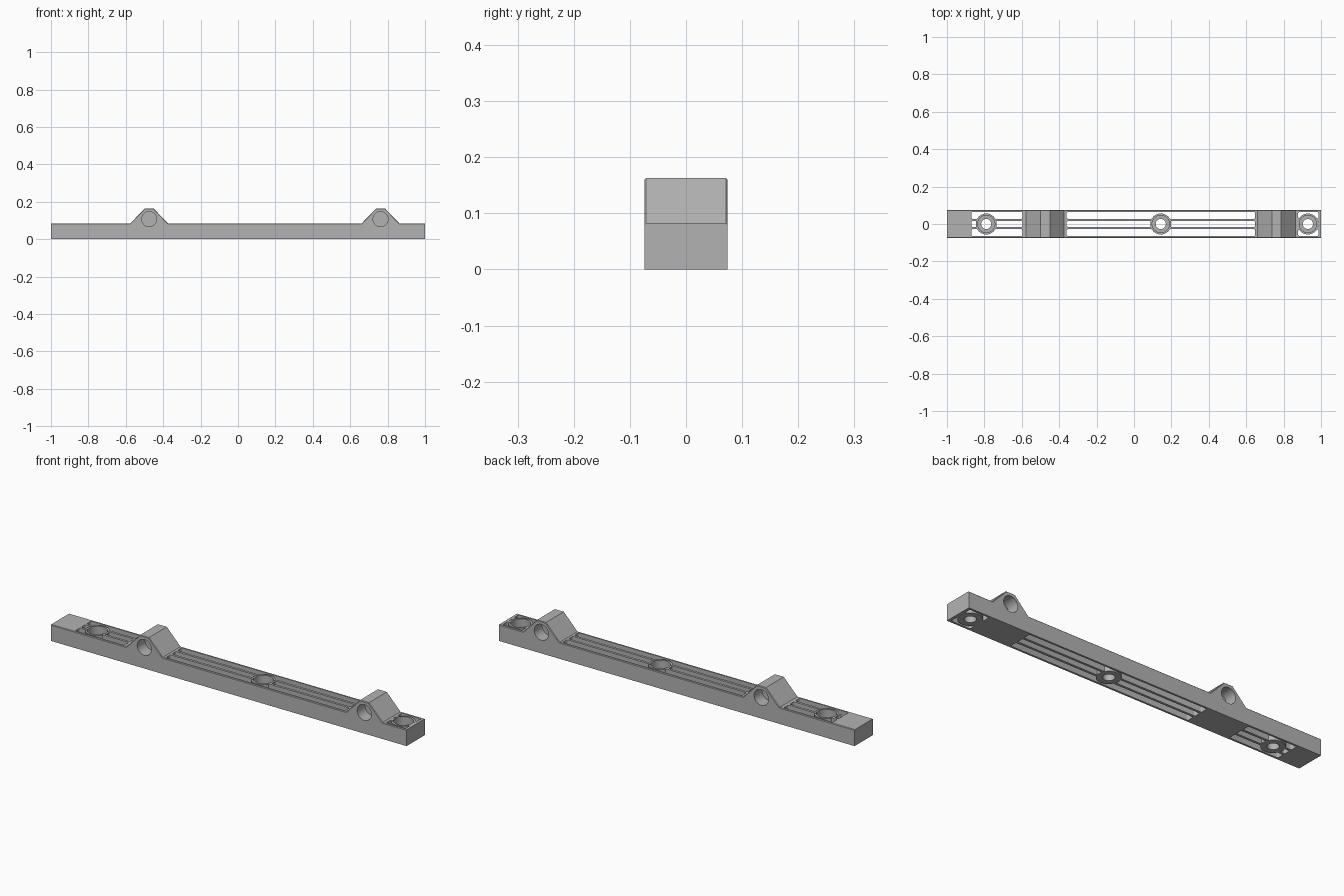
import bpy, bmesh
from mathutils import Matrix

old = bpy.data.objects.get("Cube")
if old:
    bpy.data.objects.remove(old, do_unlink=True)

HALF_W, DECK, TOP = 0.074, 0.083, 0.163
HUMPS = (-0.475, 0.762)
SCREWS = (-0.79, 0.143, 0.93)
SLOT_SPANS = ((-0.87, -0.595), (-0.36, 0.648), (0.878, 0.986))
SLOT_ROWS = ((-0.064, -0.028), (-0.016, 0.016), (0.028, 0.064))

grey = bpy.data.materials.new("plain grey")
grey.use_nodes = True
colour = (0.45, 0.45, 0.45, 1)
grey.diffuse_color = colour
grey.node_tree.nodes["Principled BSDF"].inputs["Base Color"].default_value = colour


def finish(bm, name):
    bmesh.ops.recalc_face_normals(bm, faces=bm.faces)
    mesh = bpy.data.meshes.new(name)
    bm.to_mesh(mesh)
    bm.free()
    mesh.materials.append(grey)
    obj = bpy.data.objects.new(name, mesh)
    bpy.context.collection.objects.link(obj)
    return obj


def cylinder(name, centre, radius, depth, axis="Z"):
    bm = bmesh.new()
    turn = Matrix.Rotation(1.5707963, 4, "X") if axis == "Y" else Matrix()
    bmesh.ops.create_cone(bm, cap_ends=True, segments=48, radius1=radius, radius2=radius,
                          depth=depth, matrix=Matrix.Translation(centre) @ turn)
    return finish(bm, name)


def slot(x0, x1, y0, y1):
    bm = bmesh.new()
    place = Matrix.Translation(((x0 + x1) / 2, (y0 + y1) / 2, 0.05))
    bmesh.ops.create_cube(bm, size=1, matrix=place @ Matrix.Diagonal((x1 - x0, y1 - y0, 0.2, 1)))
    upright = [e for e in bm.edges if abs(e.verts[0].co.z - e.verts[1].co.z) > 0.1]
    bmesh.ops.bevel(bm, geom=upright, offset=0.007, segments=4, profile=0.5, affect="EDGES")
    return finish(bm, "slot_cutter")


def combine(target, tool, operation):
    mod = target.modifiers.new(tool.name, "BOOLEAN")
    mod.operation, mod.solver, mod.object = operation, "EXACT", tool
    bpy.context.view_layer.objects.active = target
    bpy.ops.object.modifier_apply(modifier=mod.name)
    bpy.data.objects.remove(tool, do_unlink=True)


# Rail with two raised humps, extruded from its side profile
outline = [(-1, 0), (-1, DECK)]
for x in HUMPS:
    outline += [(x - 0.102, DECK), (x - 0.025, TOP), (x + 0.025, TOP), (x + 0.102, DECK)]
outline += [(1, DECK), (1, 0)]
bm = bmesh.new()
side = bm.faces.new([bm.verts.new((x, -HALF_W, z)) for x, z in outline])
new = bmesh.ops.extrude_face_region(bm, geom=[side])["geom"]
for v in new:
    if isinstance(v, bmesh.types.BMVert):
        v.co.y = HALF_W
bmesh.ops.recalc_face_normals(bm, faces=bm.faces)
rims = [e for e in bm.edges if e.verts[0].co.y == e.verts[1].co.y
        and min(v.co.z for v in e.verts) > 0.05]
bmesh.ops.bevel(bm, geom=rims, offset=0.003, segments=1, affect="EDGES")
rail = finish(bm, "mounting_rail")

# Lightening slots, three rows per section
for x0, x1 in SLOT_SPANS:
    for y0, y1 in SLOT_ROWS:
        combine(rail, slot(x0, x1, y0, y1), "DIFFERENCE")

# Screw bosses with counterbored holes
for x in SCREWS:
    combine(rail, cylinder("screw_boss", (x, 0, 0.0405), 0.056, 0.081), "UNION")
    combine(rail, cylinder("head_cutter", (x, 0, 0.09), 0.046, 0.1), "DIFFERENCE")
    combine(rail, cylinder("hole_cutter", (x, 0, 0.04), 0.027, 0.3), "DIFFERENCE")

# Blind sockets on both faces of each hump
for x in HUMPS:
    for s in (-1, 1):
        combine(rail, cylinder("socket_cutter", (x, s * 0.06, 0.107), 0.04, 0.1, "Y"), "DIFFERENCE")

bpy.ops.object.select_all(action="DESELECT")
rail.select_set(True)
bpy.context.view_layer.objects.active = rail
bpy.ops.object.shade_smooth_by_angle(angle=0.5)
